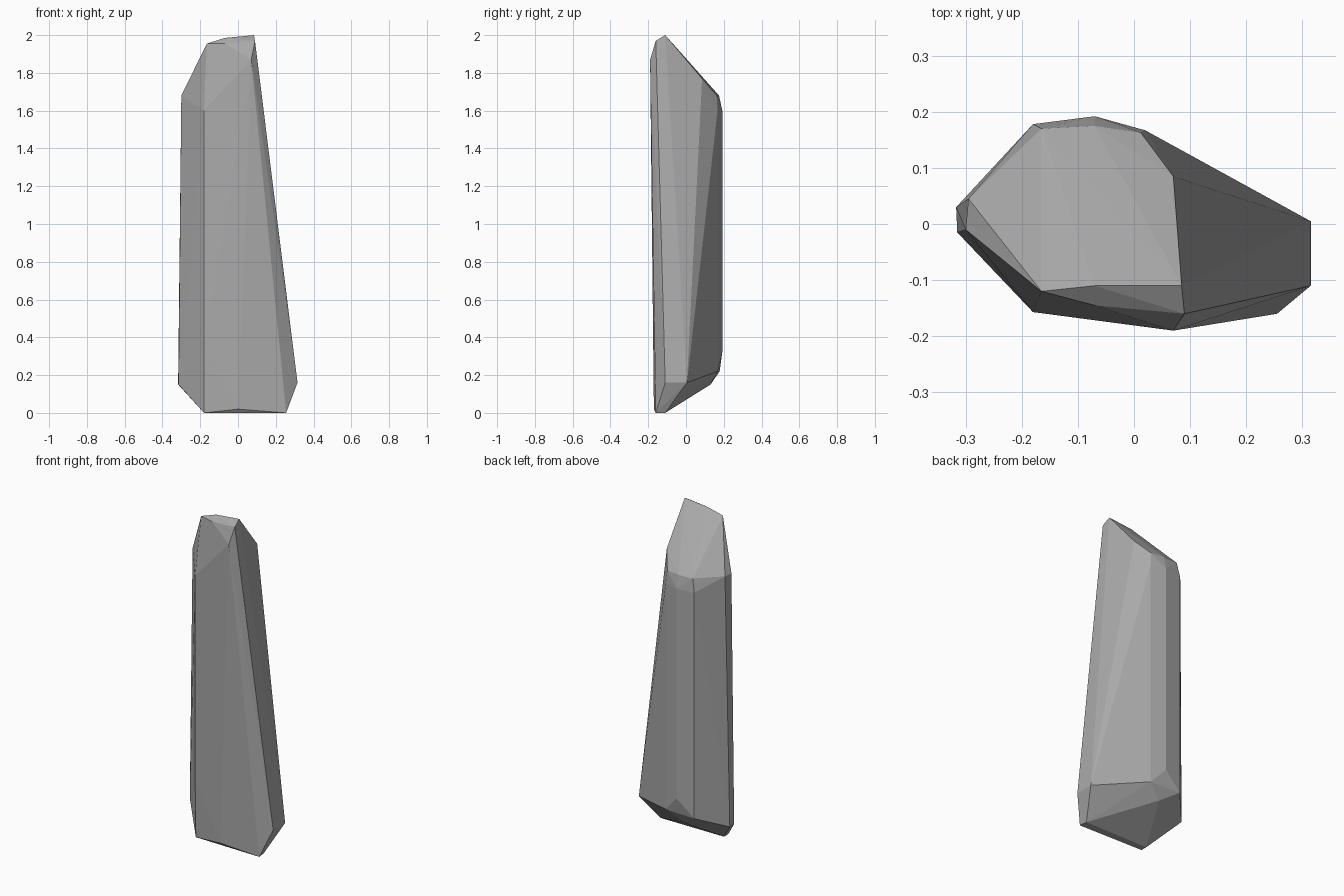
import bpy, bmesh

cube = bpy.data.objects.get("Cube")
if cube:
    bpy.data.objects.remove(cube)

# Stone colour
stone = bpy.data.materials.new("stone_grey")
stone.use_nodes = True
grey = (0.4, 0.4, 0.4, 1)
stone.diffuse_color = grey
stone.node_tree.nodes["Principled BSDF"].inputs["Base Color"].default_value = grey

# Chipped tip
tip = [(-.165, -.12, 1.955), (-.07, -.11, 1.985), (.085, -.11, 2),
       (.09, -.16, 1.97), (.07, -.19, 1.87), (-.07, -.145, 1.955)]
# Shoulder where the sloping cut meets the sides
shoulder = [(-.30, -.01, 1.68), (-.295, .045, 1.68), (-.165, .17, 1.68),
            (-.07, .175, 1.68), (.012, .163, 1.68), (.07, .085, 1.77),
            (-.18, .178, 1.6), (-.07, .192, 1.6), (.02, .167, 1.6),
            (-.18, -.157, 1.6)]
# Widest ring near the ground
foot = [(-.317, .03, .15), (-.315, -.015, .15), (.315, .005, .16),
        (.315, -.11, .16), (-.18, .178, .22), (-.07, .192, .32),
        (.02, .167, .22), (-.18, -.157, .35), (-.07, .13, .15)]
# Narrow underside
base = [(-.18, -.15, 0), (-.18, -.11, 0), (.255, -.16, 0),
        (.25, -.11, 0), (0, -.17, .02)]

# Wrap the rings in one faceted hull
bm = bmesh.new()
for ring in (tip, shoulder, foot, base):
    for point in ring:
        bm.verts.new(point)
hull = bmesh.ops.convex_hull(bm, input=bm.verts[:])
loose = {v for v in hull["geom_interior"] + hull["geom_unused"]
         if isinstance(v, bmesh.types.BMVert)}
bmesh.ops.delete(bm, geom=list(loose), context='VERTS')
bmesh.ops.recalc_face_normals(bm, faces=bm.faces[:])

mesh = bpy.data.meshes.new("stone_pillar")
bm.to_mesh(mesh)
bm.free()
mesh.materials.append(stone)
pillar = bpy.data.objects.new("stone_pillar", mesh)
bpy.context.collection.objects.link(pillar)
